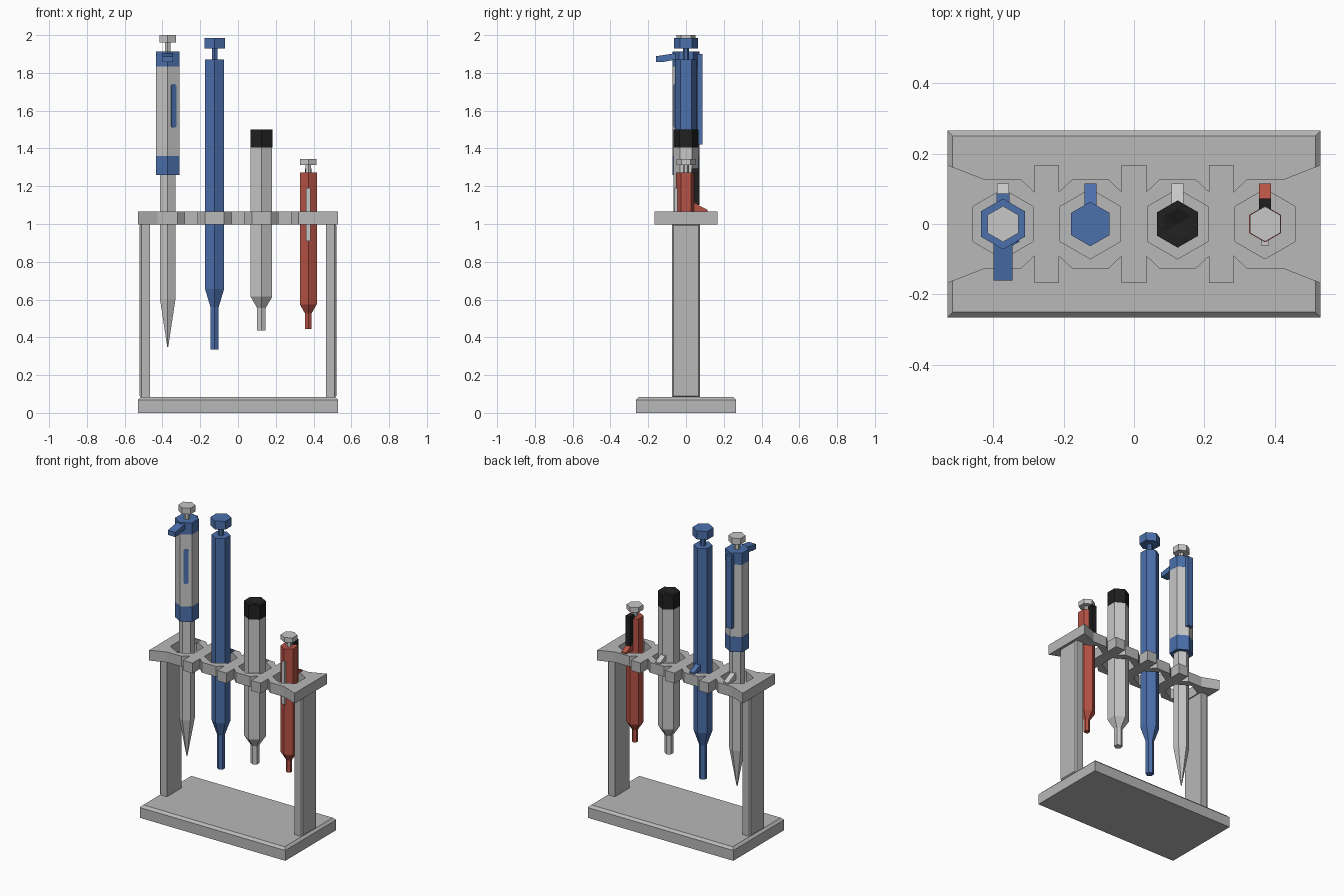
import bpy
import bmesh
from math import cos, sin, pi, radians

cube = bpy.data.objects.get("Cube")
if cube:
    bpy.data.objects.remove(cube, do_unlink=True)


def material(name, rgb):
    m = bpy.data.materials.new(name)
    m.use_nodes = True
    m.diffuse_color = (*rgb, 1)
    m.node_tree.nodes["Principled BSDF"].inputs["Base Color"].default_value = (*rgb, 1)
    return m


GREY = material("stand grey", (0.48, 0.48, 0.48))
LIGHT = material("light grey", (0.57, 0.57, 0.57))
BLUE = material("blue", (0.07, 0.16, 0.41))
RED = material("red", (0.47, 0.085, 0.06))
BLACK = material("black", (0.014, 0.014, 0.014))


def finish(name, bm, mat, loc=(0, 0, 0), turn=0):
    bmesh.ops.recalc_face_normals(bm, faces=bm.faces)
    mesh = bpy.data.meshes.new(name)
    bm.to_mesh(mesh)
    bm.free()
    mesh.materials.append(mat)
    ob = bpy.data.objects.new(name, mesh)
    ob.location = loc
    ob.rotation_euler.z = turn
    bpy.context.collection.objects.link(ob)
    return ob


def hexagon(r):
    """Six corners with points towards front and back."""
    return [(r * cos(pi / 6 + i * pi / 3), r * sin(pi / 6 + i * pi / 3)) for i in range(6)]


def barrel(name, x, mat, profile):
    """Six-sided turned body through (height, radius) pairs."""
    bm = bmesh.new()
    rings = [[bm.verts.new((a, b, z)) for a, b in hexagon(r)] for z, r in profile]
    for low, high in zip(rings, rings[1:]):
        for i in range(6):
            j = (i + 1) % 6
            bm.faces.new((low[i], low[j], high[j], high[i]))
    bm.faces.new(rings[0])
    bm.faces.new(rings[-1])
    return finish(name, bm, mat, (x, 0, 0))


def prism(name, x, half, mat, side, y=0, turn=0):
    """Side outline of (y, z) points, extruded across x."""
    bm = bmesh.new()
    ends = [[bm.verts.new((s * half, a, b)) for a, b in side] for s in (-1, 1)]
    n = len(side)
    for i in range(n):
        j = (i + 1) % n
        bm.faces.new((ends[0][i], ends[0][j], ends[1][j], ends[1][i]))
    for end in ends:
        bm.faces.new(end)
    return finish(name, bm, mat, (x, y, 0), turn)


def rect(y0, y1, z0, z1):
    return [(y0, z0), (y1, z0), (y1, z1), (y0, z1)]


def chamfered_box(name, x, size, z0, mat, width, pick):
    """Box whose picked edges are chamfered."""
    bm = bmesh.new()
    bmesh.ops.create_cube(bm, size=1)
    for v in bm.verts:
        v.co = [c * s for c, s in zip(v.co, size)]
    edges = [e for e in bm.edges if all(pick(v.co) for v in e.verts)]
    bmesh.ops.bevel(bm, geom=edges, offset=width, segments=1, affect='EDGES')
    return finish(name, bm, mat, (x, 0, z0 + size[2] / 2))


# Stand: base and two legs
chamfered_box("base", 0, (1.06, 0.53, 0.083), 0, GREY, 0.015, lambda c: c.z > 0)
for side, label in ((-1, "right_leg"), (1, "left_leg")):
    leg = chamfered_box(label, side * 0.493, (0.056, 0.15, 0.92), 0.08, GREY, 0.009,
                        lambda c: c.x * side > 0)

# Rack plate with prongs between the holders
SLOTS = [-0.372, -0.124, 0.124, 0.372]
edge = [(-0.53, 0.168), (-0.425, 0.127)]
for c in (-0.248, 0, 0.248):
    half = [(-0.073, 0.127), (-0.035, 0.091), (-0.035, 0.168)]
    edge += [(c + a, b) for a, b in half]
    edge += [(c - a, b) for a, b in reversed(half)]
edge += [(0.425, 0.127), (0.53, 0.168)]
outline = edge + [(-a, -b) for a, b in edge]
curve = bpy.data.curves.new("rack_plate_outline", 'CURVE')
curve.dimensions = '2D'
curve.fill_mode = 'BOTH'
curve.extrude = 0.034
for loop in [outline] + [[(x + a, b) for a, b in hexagon(0.099)] for x in SLOTS]:
    sp = curve.splines.new('POLY')
    sp.points.add(len(loop) - 1)
    for p, (a, b) in zip(sp.points, loop):
        p.co = (a, b, 0, 1)
    sp.use_cyclic_u = True
temp = bpy.data.objects.new("rack_plate_outline", curve)
bpy.context.collection.objects.link(temp)
bpy.context.view_layer.update()
plate_mesh = bpy.data.meshes.new_from_object(temp.evaluated_get(bpy.context.evaluated_depsgraph_get()))
bpy.data.objects.remove(temp, do_unlink=True)
bm = bmesh.new()
bm.from_mesh(plate_mesh)
bpy.data.meshes.remove(plate_mesh)
bmesh.ops.remove_doubles(bm, verts=bm.verts, dist=0.0001)
for f in bm.faces:
    f.material_index = 0
    f.smooth = False
finish("rack_plate", bm, GREY, (0, 0, 1.032))

# Hanging hooks resting on the plate
for x, mat, label in zip(SLOTS, (LIGHT, BLUE, LIGHT, RED), ("first", "second", "third", "fourth")):
    prism(label + "_hook", x, 0.017, mat,
          [(0.02, 1.065), (0.115, 1.065), (0.115, 1.075), (0.045, 1.11), (0.02, 1.11)])


def plunger(name, x, mat, z, stem_top, top, r):
    barrel(name, x, mat, [(z, 0.017), (stem_top, 0.017), (stem_top, r), (top, r)])


# First pipette: large, light grey with blue trim
x = SLOTS[0]
plunger("first_plunger", x, LIGHT, 1.9, 1.96, 2.0, 0.051)
barrel("first_top_collar", x, BLUE, [(1.835, 0.072), (1.912, 0.072)])
barrel("first_grip", x, LIGHT, [(1.36, 0.0715), (1.835, 0.0715)])
barrel("first_lower_collar", x, BLUE, [(1.26, 0.072), (1.36, 0.072)])
barrel("first_shaft", x, LIGHT, [(0.35, 0.003), (0.6, 0.047), (1.26, 0.047)])
prism("first_back_clip", x, 0.019, BLUE, rect(0.045, 0.087, 1.42, 1.9))
prism("first_finger_rest", x, 0.027, BLUE,
      [(-0.16, 1.857), (-0.125, 1.857), (-0.05, 1.872), (-0.05, 1.905), (-0.16, 1.888)])
a = radians(-60)
prism("first_window", x + 0.063 * cos(a), 0.004, BLUE,
      [(-0.016, 1.52), (-0.008, 1.51), (0.008, 1.51), (0.016, 1.52),
       (0.016, 1.73), (0.008, 1.74), (-0.008, 1.74), (-0.016, 1.73)],
      y=0.063 * sin(a), turn=a)

# Second pipette: tall and all blue
x = SLOTS[1]
plunger("second_plunger", x, BLUE, 1.86, 1.93, 1.985, 0.063)
barrel("second_body", x, BLUE,
       [(0.335, 0.025), (0.56, 0.025), (0.655, 0.058), (1.87, 0.058)])

# Third pipette: light grey with a dished black cap
x = SLOTS[2]
barrel("third_body", x, LIGHT,
       [(0.435, 0.026), (0.555, 0.026), (0.615, 0.066), (1.41, 0.066)])
barrel("third_cap", x, BLACK,
       [(1.405, 0.067), (1.5, 0.067), (1.5, 0.045), (1.485, 0.002)])

# Fourth pipette: small and red with a scale strip
x = SLOTS[3]
plunger("fourth_plunger", x, LIGHT, 1.26, 1.313, 1.345, 0.05)
barrel("fourth_body", x, RED,
       [(0.445, 0.019), (0.525, 0.019), (0.575, 0.052), (1.272, 0.052)])
prism("fourth_scale_strip", x, 0.011, LIGHT, rect(-0.061, -0.04, 0.91, 1.19))
prism("fourth_back_clip", x, 0.017, BLACK, rect(0.03, 0.072, 1.1, 1.295))
